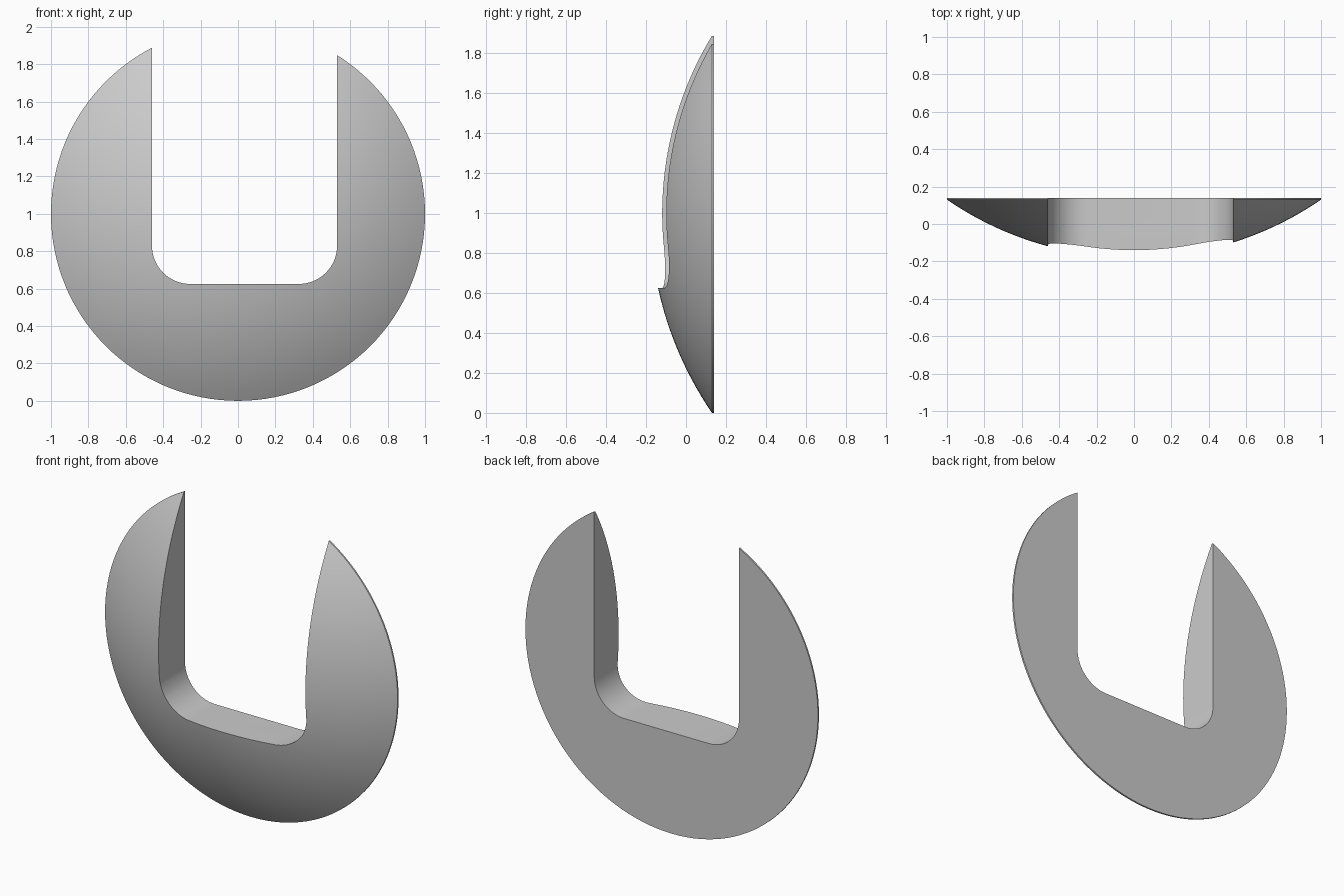
import bpy, bmesh
from math import sin, cos, pi, sqrt, radians
from mathutils import Matrix, Vector

cube = bpy.data.objects.get("Cube")
if cube:
    bpy.data.objects.remove(cube, do_unlink=True)

BACK, RIM, APEX = 0.14, 0.13, -0.18      # depth of back face, dome rim, dome apex
CENTRE_Z = 1.0
SLOT_LEFT, SLOT_RIGHT, SLOT_FLOOR, CORNER = -0.46, 0.53, 0.625, 0.205

grey = bpy.data.materials.new("plain grey")
grey.use_nodes = True
colour = (0.6, 0.6, 0.6, 1)
grey.diffuse_color = colour
grey.node_tree.nodes["Principled BSDF"].inputs["Base Color"].default_value = colour


def make_object(name, bm):
    bmesh.ops.recalc_face_normals(bm, faces=bm.faces)
    mesh = bpy.data.meshes.new(name)
    bm.to_mesh(mesh)
    bm.free()
    mesh.materials.append(grey)
    obj = bpy.data.objects.new(name, mesh)
    bpy.context.collection.objects.link(obj)
    return obj


# Dome: spherical cap profile with a thin rim and flat back, spun about y
height = RIM - APEX
radius = (1 + height ** 2) / (2 * height)
rings = 24
profile = [(i / rings, APEX + radius - sqrt(radius ** 2 - (i / rings) ** 2))
           for i in range(rings + 1)]
profile.append((1, BACK))
bm = bmesh.new()
verts = [bm.verts.new((r, y, CENTRE_Z)) for r, y in profile]
edges = [bm.edges.new(pair) for pair in zip(verts, verts[1:])]
bmesh.ops.spin(bm, geom=verts + edges, cent=(0, 0, CENTRE_Z), axis=(0, 1, 0),
               angle=2 * pi, steps=128, use_duplicate=False)
bmesh.ops.remove_doubles(bm, verts=bm.verts, dist=0.0005)
bmesh.ops.holes_fill(bm, edges=[e for e in bm.edges if e.is_boundary], sides=0)
dome = make_object("slotted_dome", bm)

# Slot cutter: open-topped U outline with rounded lower corners
outline = [(SLOT_RIGHT, 3), (SLOT_LEFT, 3)]
for cx, start in ((SLOT_LEFT + CORNER, pi), (SLOT_RIGHT - CORNER, 1.5 * pi)):
    for i in range(17):
        a = start + i / 16 * pi / 2
        outline.append((cx + CORNER * cos(a), SLOT_FLOOR + CORNER + CORNER * sin(a)))
bm = bmesh.new()
face = bm.faces.new([bm.verts.new((x, -1, z)) for x, z in outline])
extruded = bmesh.ops.extrude_face_region(bm, geom=[face])["geom"]
bmesh.ops.translate(bm, vec=(0, 2, 0),
                    verts=[v for v in extruded if isinstance(v, bmesh.types.BMVert)])
cutter = make_object("slot_cutter", bm)
cutter.hide_render = True

# Cut the slot, then smooth the dome while keeping its edges crisp
cut = dome.modifiers.new("slot", 'BOOLEAN')
cut.operation = 'DIFFERENCE'
cut.solver = 'EXACT'
cut.object = cutter
bpy.ops.object.select_all(action='DESELECT')
bpy.context.view_layer.objects.active = dome
dome.select_set(True)
bpy.ops.object.modifier_apply(modifier=cut.name)
bpy.data.objects.remove(cutter, do_unlink=True)
bpy.ops.object.shade_smooth_by_angle(angle=radians(25))
